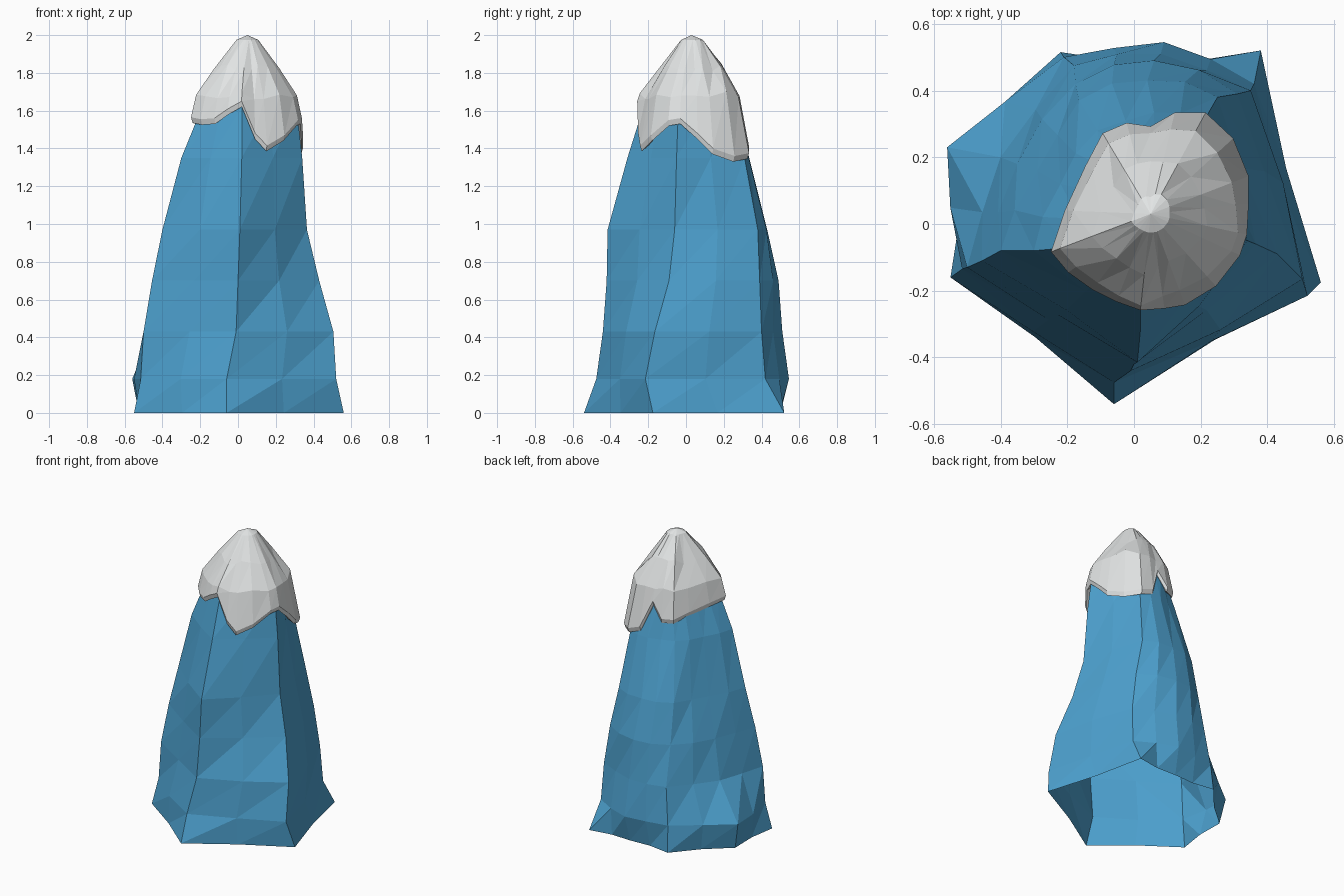
import bpy, bmesh, random
from mathutils import Vector

if "Cube" in bpy.data.objects:
    bpy.data.objects.remove(bpy.data.objects["Cube"])

random.seed(4)


def material(name, rgb):
    m = bpy.data.materials.new(name)
    m.diffuse_color = (*rgb, 1)
    m.use_nodes = True
    m.node_tree.nodes["Principled BSDF"].inputs["Base Color"].default_value = m.diffuse_color
    return m


def loft(name, rings, mat, tip):
    """Skin closed rings with flat triangles and close the top to a tip."""
    bm = bmesh.new()
    rows = [[bm.verts.new(p) for p in ring] for ring in rings]
    n = len(rows[0])
    for low, high in zip(rows, rows[1:]):
        for i in range(n):
            j = (i + 1) % n
            bm.faces.new((low[i], low[j], high[j]))
            bm.faces.new((low[i], high[j], high[i]))
    top = bm.verts.new(tip)
    for i in range(n):
        bm.faces.new((rows[-1][i], rows[-1][(i + 1) % n], top))
    me = bpy.data.meshes.new(name)
    bm.to_mesh(me)
    bm.free()
    me.materials.append(mat)
    ob = bpy.data.objects.new(name, me)
    bpy.context.collection.objects.link(ob)
    return ob


blue = material("blue rock", (0.075, 0.36, 0.63))
white = material("snow white", (0.76, 0.78, 0.78))

# Rock pillar, open below: ridges in order front, right, back right,
# back, back left, left rear, left, for each height
sections = {
    0.00: [(-.06, -.54), (.56, -.175), (.38, .52), (.08, .50), (-.22, .515), (-.525, .21), (-.55, -.16)],
    0.18: [(-.06, -.475), (.52, -.215), (.36, .42), (.09, .545), (-.21, .50), (-.56, .23), (-.515, -.135)],
    0.43: [(-.01, -.44), (.505, -.165), (.35, .40), (.08, .51), (-.18, .475), (-.40, .20), (-.50, -.13)],
    0.70: [(0, -.42), (.43, -.09), (.31, .39), (.06, .49), (-.175, .42), (-.35, .18), (-.455, -.11)],
    0.97: [(.01, -.415), (.365, -.06), (.25, .38), (.04, .43), (-.165, .37), (-.29, .16), (-.40, -.08)],
    1.35: [(.02, -.31), (.34, -.05), (.21, .31), (.06, .335), (-.11, .28), (-.22, .12), (-.30, -.08)],
    1.62: [(.02, -.225), (.31, -.04), (.17, .25), (.06, .26), (-.05, .23), (-.13, .10), (-.19, -.07)],
}
rings = []
for z, pts in sections.items():
    ring = []
    for i, p in enumerate(pts):
        a, b = Vector(p), Vector(pts[(i + 1) % len(pts)])
        # in-between ridges: slightly sunk at the foot, bulging higher up
        bulge = 0.97 if z == 0 else random.uniform(1.0, 1.06)
        mid = (a + b) / 2 * bulge
        ring += [(a.x, a.y, z), (mid.x, mid.y, z)]
    rings.append(ring)
loft("rock_pillar", rings, blue, (0.05, 0.03, 1.68))

# Snow cap: lower rim with drips and notches
rim = [(-.24, -.08, 1.535), (-.19, -.14, 1.525), (-.12, -.19, 1.53), (-.05, -.225, 1.58),
       (.02, -.25, 1.62), (.09, -.245, 1.45), (.15, -.235, 1.385), (.24, -.18, 1.44),
       (.31, -.09, 1.52), (.33, -.03, 1.53), (.335, .06, 1.45), (.335, .14, 1.37),
       (.29, .25, 1.33), (.21, .325, 1.345), (.12, .325, 1.38), (.05, .285, 1.56),
       (-.02, .295, 1.46), (-.09, .265, 1.46), (-.14, .17, 1.49), (-.20, .04, 1.52)]
cx, cy = 0.05, 0.03


def cap_ring(scale, height):
    """Rim outline scaled about the peak; both rules depend on the rim height."""
    return [(cx + (x - cx) * scale(z), cy + (y - cy) * scale(z), height(z))
            for x, y, z in rim]


loft("snow_cap", [
    cap_ring(lambda z: 0.86, lambda z: z + 0.03),            # underside of the lip
    cap_ring(lambda z: 1.0, lambda z: z),                    # rim
    cap_ring(lambda z: 1.03, lambda z: z + 0.03),            # rounded lip
    cap_ring(lambda z: 0.98 - 0.5 * (1.62 - z),
             lambda z: 1.68 + random.uniform(-.02, .02)),    # shoulder
    cap_ring(lambda z: 0.65 - 0.5 * (1.62 - z),
             lambda z: 1.83 + random.uniform(-.02, .02)),
    cap_ring(lambda z: 0.2, lambda z: 1.975),
], white, (cx, cy, 2.0))
